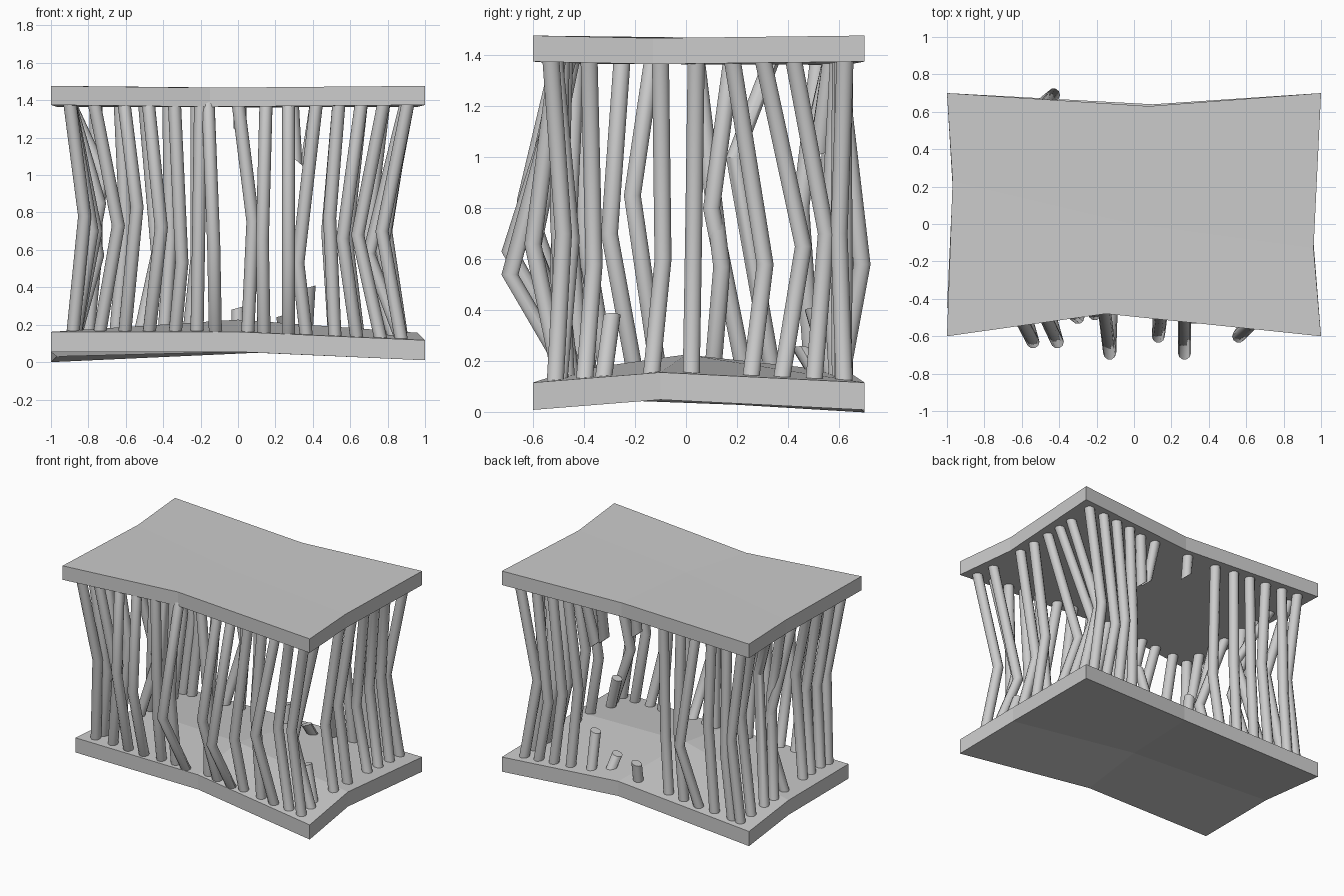
import bpy, bmesh, math
from mathutils import Vector

if "Cube" in bpy.data.objects:
    bpy.data.objects.remove(bpy.data.objects["Cube"])


def make_object(name, bm):
    bmesh.ops.recalc_face_normals(bm, faces=bm.faces)
    me = bpy.data.meshes.new(name)
    bm.to_mesh(me)
    bm.free()
    ob = bpy.data.objects.new(name, me)
    bpy.context.collection.objects.link(ob)
    return ob


def slab(name, pts, t):
    """Warped 2x2 plate: nine underside points (front row to back row), thickened."""
    bm = bmesh.new()
    v = [bm.verts.new(p) for p in pts]
    w = [bm.verts.new(Vector(p) + Vector((0, 0, t))) for p in pts]
    for j in range(2):
        for i in range(2):
            q = [j*3 + i, j*3 + i + 1, j*3 + i + 4, j*3 + i + 3]
            bm.faces.new([v[k] for k in reversed(q)])
            bm.faces.new([w[k] for k in q])
    rim = [0, 1, 2, 5, 8, 7, 6, 3]
    for a, b in zip(rim, rim[1:] + rim[:1]):
        bm.faces.new((v[a], v[b], w[b], w[a]))
    return make_object(name, bm)


def column(name, path, r=0.035, n=10, slant=0.0):
    """Bent post through the path; slant tilts the broken end ring."""
    bm = bmesh.new()
    rings = []
    for k, p in enumerate(path):
        s = slant if k == len(path) - 1 else 0
        ring = []
        for i in range(n):
            a = 2*math.pi*i/n
            ring.append(bm.verts.new((p[0] + r*math.cos(a), p[1] + r*math.sin(a),
                                      p[2] + s*math.cos(a))))
        rings.append(ring)
    for a, b in zip(rings, rings[1:]):
        for i in range(n):
            j = (i + 1) % n
            bm.faces.new((a[i], a[j], b[j], b[i]))
    bm.faces.new(rings[0])
    bm.faces.new(rings[-1])
    ob = make_object(name, bm)
    bpy.context.view_layer.objects.active = ob
    ob.select_set(True)
    bpy.ops.object.shade_smooth_by_angle(angle=math.radians(40))
    ob.select_set(False)


def bend(u, a, m, b):
    """Value along a slab edge with ends a, b and middle m."""
    return m + (b - m)*u if u > 0 else m + (a - m)*-u


def floor(x, y):
    """Base height just under the warped floor surface."""
    return 0.07 + 0.10*max(0, 1 - max(abs(x), abs(y)/0.65))


# Floor and roof plates
slab("floor_slab", [(-1, -.45, .055), (0, -.46, .055), (1, -.6, .01),
                    (-.97, .2, .03), (0, 0, .12), (.96, -.1, .05),
                    (-1, .7, 0), (.1, .64, .05), (1, .7, .01)], .107)
slab("roof_slab", [(-1, -.6, 1.375), (-.15, -.48, 1.365), (1, -.6, 1.375),
                   (-.97, .23, 1.365), (0, 0, 1.365), (.96, -.13, 1.365),
                   (-1, .7, 1.375), (.08, .63, 1.362), (1, .7, 1.375)], .102)
TOP = 1.39

# Front row: base x, knee x, knee y, knee z, top x
front = [(-.89, -.82, -.45, .78, -.90), (-.75, -.64, -.48, .73, -.77),
         (-.61, -.54, -.63, .83, -.61), (-.48, -.41, -.63, .72, -.48),
         (-.34, -.30, -.50, .53, -.34), (-.22, -.21, -.48, .70, -.20),
         (-.12, -.13, -.69, .63, -.16), (.05, .08, -.46, .75, .00),
         (.14, .13, -.60, .65, .15), (.27, .27, -.69, .54, .27),
         (.37, .32, -.50, .53, .42), (.52, .49, -.50, .77, .54),
         (.64, .56, -.60, .66, .66), (.77, .64, -.45, .68, .78),
         (.88, .77, -.48, .70, .91)]
for i, (b, kx, ky, kz, t) in enumerate(front):
    y = bend(b, -.37, -.40, -.53)
    column(f"front_column_{i}", [(b, y, floor(b, y)), (kx, ky, kz),
                                 (t, bend(t, -.54, -.43, -.54), TOP)])

# Back row, same layout
back = [(-.88, -.80, .62, .70, -.89), (-.81, -.76, .63, .58, -.76),
        (-.66, -.60, .60, .75, -.63), (-.54, -.43, .69, .58, -.50),
        (-.40, -.36, .60, .65, -.37), (-.27, -.22, .55, .55, -.22),
        (.52, .48, .56, .70, .54), (.65, .58, .60, .65, .66),
        (.77, .68, .62, .57, .78), (.88, .78, .60, .70, .91)]
for i, (b, kx, ky, kz, t) in enumerate(back):
    column(f"back_column_{i}", [(b, .56 + .07*abs(b), floor(b, .6)), (kx, ky, kz),
                                (t, .56 + .07*abs(t), TOP)])

# Side rows: base y, knee y, knee |x|, knee z, top y
right = [(-.40, -.36, .70, .58, -.38), (-.14, -.09, .77, .60, -.10),
         (.02, .03, .79, .70, .04), (.25, .31, .74, .58, .18),
         (.37, .46, .74, .65, .30), (.50, .55, .77, .70, .42)]
left = [(-.30, -.40, .78, .70, -.40), (-.19, -.30, .76, .70, -.25),
        (-.10, -.21, .74, .85, -.13), (.10, .14, .75, .57, .04),
        (.24, .10, .76, .80, .18), (.35, .19, .72, 1.0, .34),
        (.50, .45, .76, .80, .52)]
for side, sx, rows in (("right", 1, right), ("left", -1, left)):
    for i, (b, ky, kx, kz, t) in enumerate(rows):
        column(f"{side}_column_{i}", [(sx*.88, b, .10), (sx*kx, ky, kz), (sx*.9, t, TOP)])

# Broken columns: floor stumps and hanging stubs
stumps = [((.36, .59), (.38, .50, .40)), ((.26, .55), (.24, .45, .25)),
          ((.0, .54), (.0, .57, .29)), ((.85, -.33), (.76, -.29, .38))]
for i, (b, e) in enumerate(stumps):
    column(f"floor_stump_{i}", [(*b, floor(*b)), e], slant=.01)
stubs = [((.42, .57), (.37, .52, 1.04)), ((.29, .57), (.31, .50, 1.08)),
         ((.01, .57), (.01, .55, 1.22))]
for i, (t, e) in enumerate(stubs):
    column(f"hanging_stub_{i}", [(*t, TOP), e], slant=-.03)
